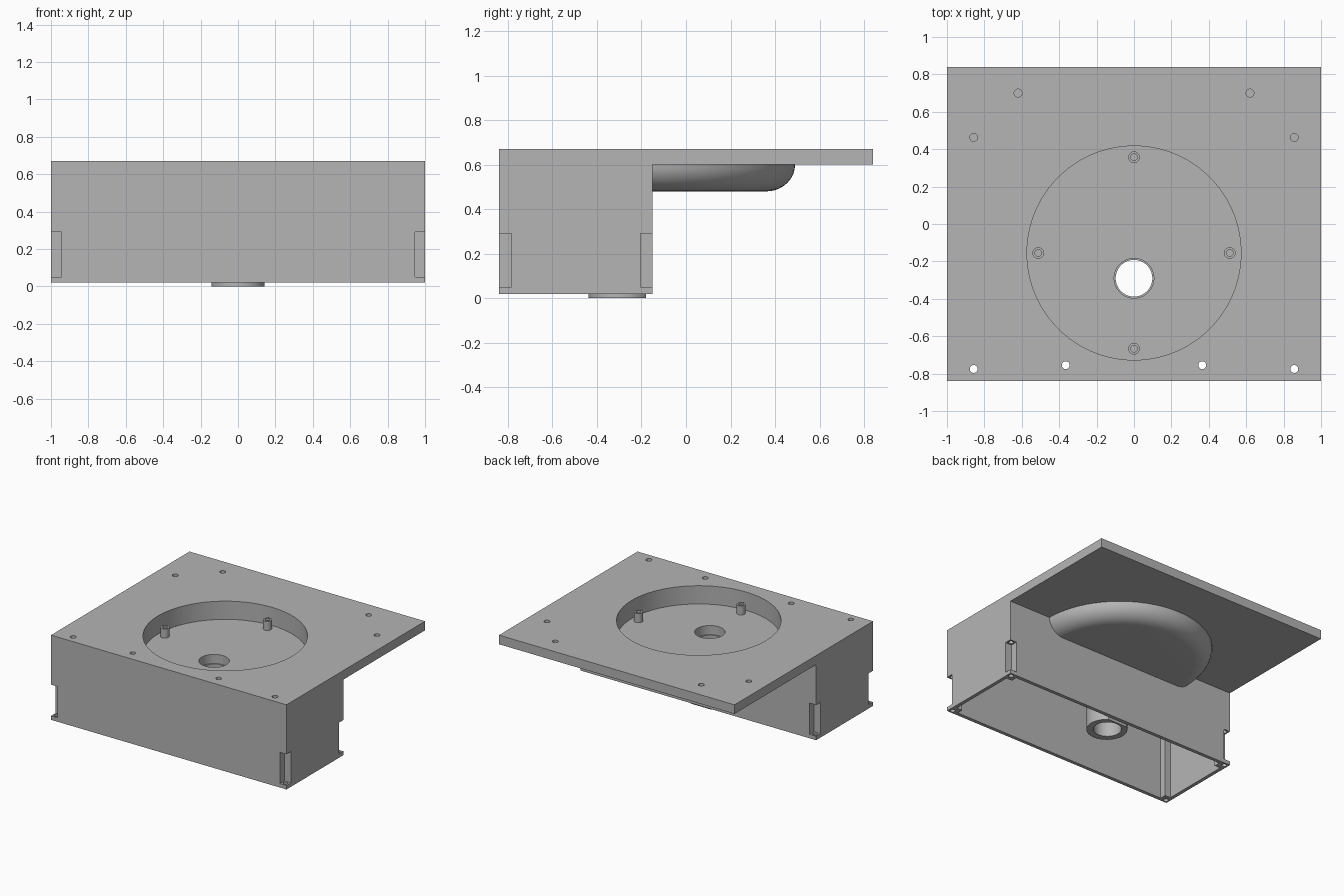
import bpy, bmesh, math

if "Cube" in bpy.data.objects:
    bpy.data.objects.remove(bpy.data.objects["Cube"])

gray = bpy.data.materials.new("plain gray")
gray.use_nodes = True
color = (0.46, 0.46, 0.46, 1)
gray.diffuse_color = color
gray.node_tree.nodes["Principled BSDF"].inputs["Base Color"].default_value = color

# Main dimensions
FRONT, BACK, BOX_BACK = -0.84, 0.84, -0.15
BASE, UNDER, TOP = 0.02, 0.60, 0.67
WALL, POST, NOTCH = 0.027, 0.075, 0.055
BOWL_Y, DRAIN_Y, FLOOR, BOWL_Z = -0.155, -0.29, 0.53, 0.48


def finish(name, bm):
    bmesh.ops.recalc_face_normals(bm, faces=bm.faces)
    mesh = bpy.data.meshes.new(name)
    bm.to_mesh(mesh)
    bm.free()
    obj = bpy.data.objects.new(name, mesh)
    bpy.context.collection.objects.link(obj)
    mesh.materials.append(gray)
    return obj


def block(name, x0, x1, y0, y1, z0, z1):
    bm = bmesh.new()
    bmesh.ops.create_cube(bm, size=1)
    bmesh.ops.scale(bm, vec=(x1 - x0, y1 - y0, z1 - z0), verts=bm.verts)
    bmesh.ops.translate(bm, vec=((x0 + x1) / 2, (y0 + y1) / 2, (z0 + z1) / 2), verts=bm.verts)
    return finish(name, bm)


def lathe(name, x, y, profile, sides):
    """Solid of revolution; the profile is (radius, height) from bottom to top."""
    bm = bmesh.new()
    rings = []
    for r, z in profile:
        rings.append([bm.verts.new((x + r * math.cos(math.tau * i / sides),
                                    y + r * math.sin(math.tau * i / sides), z))
                      for i in range(sides)])
    for a, b in zip(rings, rings[1:]):
        for i in range(sides):
            j = (i + 1) % sides
            bm.faces.new((a[i], a[j], b[j], b[i]))
    bm.faces.new(rings[0][::-1])
    bm.faces.new(rings[-1])
    return finish(name, bm)


def cylinder(name, x, y, r, z0, z1, sides=24):
    return lathe(name, x, y, [(r, z0), (r, z1)], sides)


def combine(target, other, operation):
    mod = target.modifiers.new("combine", 'BOOLEAN')
    mod.operation = operation
    mod.solver = 'EXACT'
    mod.object = other
    bpy.context.view_layer.objects.active = target
    bpy.ops.object.modifier_apply(modifier=mod.name)
    bpy.data.objects.remove(other)


def add(other):
    combine(body, other, 'UNION')


def cut(other):
    combine(body, other, 'DIFFERENCE')


# Side profile of box and overhanging plate, extruded across the width
bm = bmesh.new()
outline = [(FRONT, BASE), (BOX_BACK, BASE), (BOX_BACK, UNDER),
           (BACK, UNDER), (BACK, TOP), (FRONT, TOP)]
face = bm.faces.new([bm.verts.new((-1, y, z)) for y, z in outline])
ext = bmesh.ops.extrude_face_region(bm, geom=[face])
bmesh.ops.translate(bm, vec=(2, 0, 0),
                    verts=[v for v in ext["geom"] if isinstance(v, bmesh.types.BMVert)])
body = finish("housing", bm)

# Open underside
cut(block("cavity", WALL - 1, 1 - WALL, FRONT + WALL, BOX_BACK - WALL, -0.1, UNDER))

# Corner columns, their outer notches and screw holes
for sx in (-1, 1):
    for y, sy in ((FRONT, 1), (BOX_BACK, -1)):
        def corner(name, near, far, z0, z1):
            xs = sorted((sx * (1 - near), sx * (1 - far)))
            ys = sorted((y + sy * near, y + sy * far))
            return block(name, *xs, *ys, z0, z1)
        add(corner("column", 0.01, POST, BASE, UNDER + 0.02))
        cut(corner("notch", -0.05, NOTCH, 0.05, 0.29))
        cut(cylinder("screw_hole", sx * 0.972, y + sy * 0.028, 0.018, -0.05, 0.36, 16))

# Rounded bowl under the plate
arc = [(0.515 + 0.13 * math.sin(a), UNDER - (UNDER - BOWL_Z) * math.cos(a))
       for a in (math.pi / 2 * i / 10 for i in range(11))]
add(lathe("bowl", 0, BOWL_Y, arc + [(0.645, 0.63)], 96))

# Drain tube, flattened where it passes the rear wall
tube = cylinder("drain_tube", 0, DRAIN_Y - 0.005, 0.143, 0, 0.5, 64)
combine(tube, block("flat", -1, 1, BOX_BACK - WALL - 0.002, 1, -1, BASE + 0.001), 'DIFFERENCE')
add(tube)

# Round recess and stepped drain hole
cut(cylinder("recess", 0, BOWL_Y, 0.572, FLOOR, 1, 96))
cut(lathe("drain_hole", 0, DRAIN_Y,
          [(0.098, -0.1), (0.098, 0.46), (0.106, 0.46), (0.106, 0.6)], 64))

# Mounting pegs with blind holes
for x, y in ((0.512, 0), (-0.512, 0), (0, 0.512), (0, -0.512)):
    add(cylinder("peg", x, BOWL_Y + y, 0.031, FLOOR - 0.02, FLOOR + 0.07))
    cut(cylinder("peg_hole", x, BOWL_Y + y, 0.018, FLOOR + 0.01, FLOOR + 0.2))

# Plate holes: through at the front, blind at the back
for s in (-1, 1):
    for x, y, z in ((0.857, -0.775, 0.5), (0.365, -0.755, 0.5),
                    (0.857, 0.463, 0.62), (0.62, 0.70, 0.62)):
        cut(cylinder("plate_hole", s * x, y, 0.021, z, 0.8))

# Smooth the round surfaces, keep the edges sharp
for o in bpy.context.selected_objects:
    o.select_set(False)
body.select_set(True)
bpy.context.view_layer.objects.active = body
bpy.ops.object.shade_smooth_by_angle(angle=math.radians(30))
